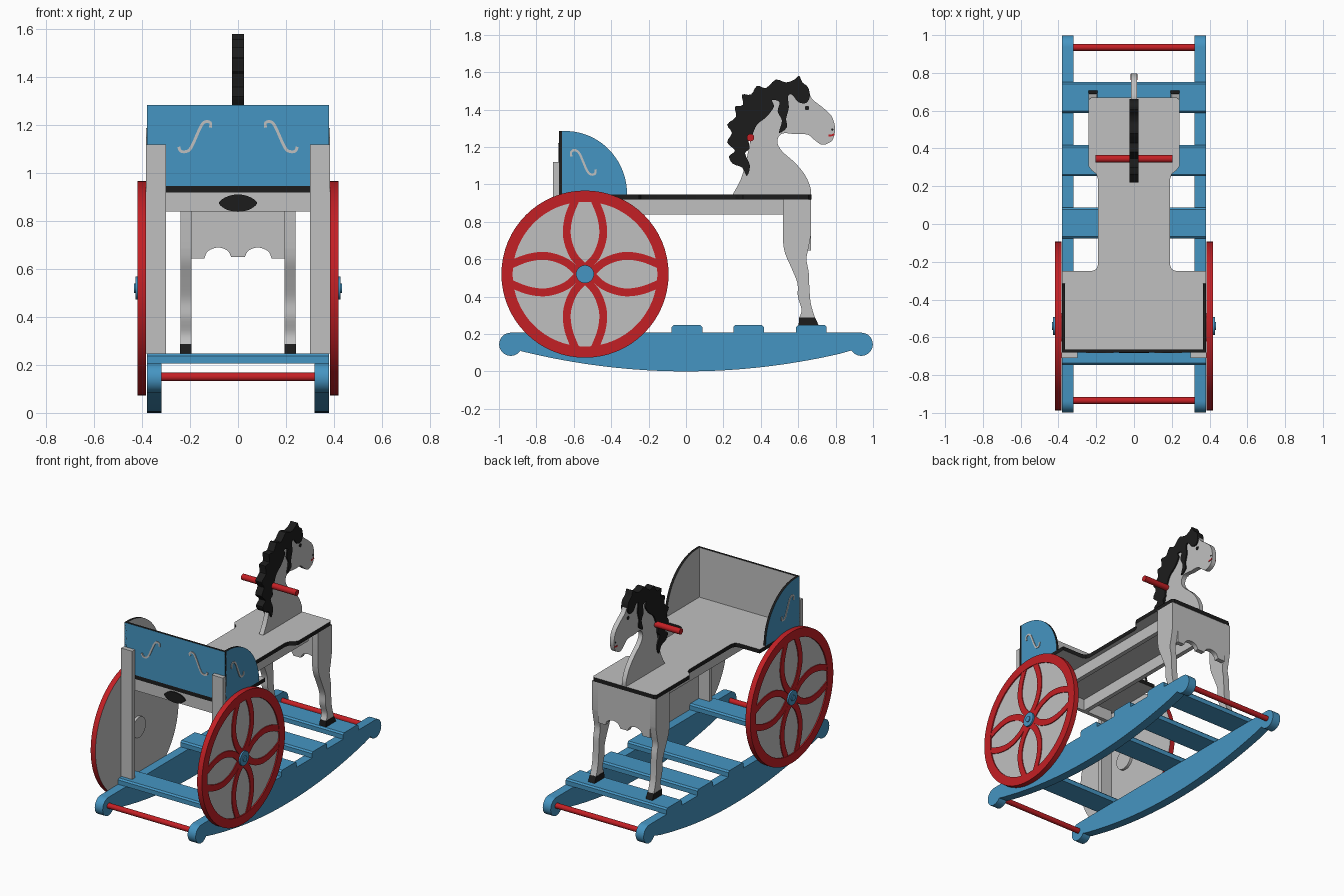
import bpy, bmesh
from math import sin, cos, pi, radians
from mathutils import Vector

if "Cube" in bpy.data.objects:
    bpy.data.objects.remove(bpy.data.objects["Cube"])


def material(name, rgb):
    m = bpy.data.materials.new(name)
    m.use_nodes = True
    m.diffuse_color = (*rgb, 1)
    m.node_tree.nodes["Principled BSDF"].inputs["Base Color"].default_value = (*rgb, 1)
    return m


BLUE = material("sky blue paint", (.06, .30, .54))
GREY = material("pale grey paint", (.53, .53, .53))
RED = material("red paint", (.55, .014, .018))
BLACK = material("black paint", (.012, .012, .012))
parts = []


def solid(name, pts, faces, axis, lo, hi, mats, s=1):
    """Extrude flat faces along an axis; mats = low cap, high cap, sides; s=-1 mirrors."""
    place = {"x": lambda a, b: (lo * s, a, b),
             "y": lambda a, b: (a, lo * s, b),
             "z": lambda a, b: (a, b, lo * s)}[axis]
    k = "xyz".index(axis)
    bm = bmesh.new()
    vs = [bm.verts.new(place(*p)) for p in pts]
    base = [bm.faces.new([vs[i] for i in f]) for f in faces]
    ext = bmesh.ops.extrude_face_region(bm, geom=base, use_keep_orig=True)
    move = Vector((0, 0, 0))
    move[k] = (hi - lo) * s
    bmesh.ops.translate(bm, vec=move,
                        verts=[g for g in ext["geom"] if isinstance(g, bmesh.types.BMVert)])
    bmesh.ops.recalc_face_normals(bm, faces=bm.faces)
    bm.normal_update()
    for f in bm.faces:
        n = f.normal[k] * s
        f.material_index = 0 if n < -.5 else 1 if n > .5 else 2
    me = bpy.data.meshes.new(name)
    bm.to_mesh(me)
    bm.free()
    for m in mats:
        me.materials.append(m)
    ob = bpy.data.objects.new(name, me)
    bpy.context.collection.objects.link(ob)
    parts.append(ob)
    return ob


def prism(name, pts, axis, lo, hi, mats, s=1):
    mats = mats if isinstance(mats, tuple) else (mats,) * 3
    return solid(name, pts, [range(len(pts))], axis, lo, hi, mats, s)


def rect(a0, a1, b0, b1, c=0):
    """Rectangle with upper corners chamfered by c."""
    if not c:
        return [(a0, b0), (a1, b0), (a1, b1), (a0, b1)]
    return [(a0, b0), (a1, b0), (a1, b1 - c), (a1 - c, b1), (a0 + c, b1), (a0, b1 - c)]


def arc(a, b, r, start=0, end=360, n=32, closed=False):
    count = n if closed else n + 1
    angles = [radians(start + (end - start) * i / n) for i in range(count)]
    return [(a + r * cos(t), b + r * sin(t)) for t in angles]


def circle(a, b, r, n=32):
    return arc(a, b, r, n=n, closed=True)


def smooth(pts, n=4, closed=False):
    """Smooth curve passing through all points."""
    p = [Vector(q) for q in pts]
    c = len(p)
    at = (lambda i: p[i % c]) if closed else (lambda i: p[max(0, min(c - 1, i))])
    out = []
    for i in range(c if closed else c - 1):
        a, b, d, e = at(i - 1), at(i), at(i + 1), at(i + 2)
        for j in range(n):
            t = j / n
            out.append(tuple(b + (d - a) * t / 2 + (2 * a - 5 * b + 4 * d - e) * t * t / 2
                             + (3 * b - a - 3 * d + e) * t ** 3 / 2))
    return out if closed else out + [tuple(p[-1])]


def ribbon(name, path, w, axis, lo, hi, mat, s=1, closed=False):
    """Flat band of half width w that follows a path."""
    p = [Vector(q) for q in path]
    c = len(p)
    pts = []
    for i in range(c):
        before = p[i - 1] if i or closed else p[0]
        after = p[(i + 1) % c] if i < c - 1 or closed else p[-1]
        d = (after - before).normalized()
        side = Vector((-d.y, d.x)) * w
        pts += [p[i] + side, p[i] - side]
    m = 2 * c
    faces = [(2 * i, 2 * i + 1, (2 * i + 3) % m, (2 * i + 2) % m)
             for i in range(c if closed else c - 1)]
    return solid(name, pts, faces, axis, lo, hi, (mat,) * 3, s)


# Rocker base: curved runners, slats and end rods
bottom = [(y, .107 * (y / .877) ** 2) for y in [.877 * i / 16 for i in range(-16, 16)]]
runner = (bottom + arc(.937, .145, .062, -148, 90, 18)
          + arc(-.937, .145, .062, 90, 327, 18))
for s, side in ((1, "left"), (-1, "right")):
    prism(side + "_runner", runner, "x", .32, .38, BLUE, s)
for i, y in enumerate((-.665, .005, .335, .67)):
    prism(f"slat_{i}", rect(y - .082, y + .082, .207, .247, .01), "x", -.38, .38, BLUE)
for y, end in ((-.935, "rear"), (.935, "nose")):
    prism(end + "_rod", circle(y, .15, .018, 16), "x", -.33, .33, RED)

# Seat board with a waist and a black edge
half = ([(.38, -.68), (.38, -.25), (.225, -.25), (.2, -.24), (.19, -.215), (.19, .235),
         (.2, .265), (.225, .285), (.24, .305), (.24, .655), (.225, .67)])
outline = half + [(-x, y) for x, y in reversed(half)]
prism("seat_board", outline, "z", .92, .947, (GREY, GREY, BLACK))
prism("rear_apron", rect(-.36, .36, .84, .92), "y", -.675, -.65, GREY)
lens = [(.08 * cos(t), .875 + .036 * sin(t) * abs(sin(t)) ** .4)
        for t in [2 * pi * i / 32 for i in range(32)]]
prism("rear_oval", lens, "y", -.683, -.675, BLACK)

# Chair back, rounded sides, posts and scrolls
prism("chair_back", rect(-.38, .38, .947, 1.285), "y", -.68, -.664, (BLUE, GREY, BLACK))
quarter = [(-.68, .947)] + arc(-.645, .947, .33, 0, 90, 20) + [(-.68, 1.277)]
quarter = [(y, .947 + (z - .947) * 1.024) for y, z in quarter]
back_scroll = smooth([(.247, 1.11), (.24, 1.093), (.218, 1.09), (.195, 1.108), (.155, 1.195),
                      (.135, 1.215), (.115, 1.21), (.115, 1.19)])
side_scroll = smooth([(-.612, 1.148), (-.615, 1.17), (-.598, 1.183), (-.57, 1.165),
                      (-.53, 1.075), (-.508, 1.053), (-.487, 1.057), (-.483, 1.08)])
for s, side in ((1, "left"), (-1, "right")):
    prism(side + "_chair_side", quarter, "x", .364, .38, (GREY, BLUE, BLACK), s)
    prism(side + "_post", rect(.3 * s, .383 * s, .247, 1.12), "y", -.71, -.68, GREY)
    ribbon(side + "_back_scroll", [(x * s, z) for x, z in back_scroll], .006,
           "y", -.684, -.679, GREY)
    ribbon(side + "_side_scroll", side_scroll, .006, "x", .379, .384, GREY, s)
    prism(side + "_rail", rect(-.65, .53, .84, .92), "x", .13, .16, GREY, s)

# Wheels with red rims, petal spokes and hubs
WY, WZ = -.54, .52
petal = smooth([(.03, .0), (.1, .062), (.2, .096), (.3, .088), (.4, .05)], 6)
for s, side in ((1, "left"), (-1, "right")):
    prism(side + "_wheel", circle(WY, WZ, .447, 64), "x", .383, .411, (GREY, GREY, RED), s)
    ribbon(side + "_wheel_rim", circle(WY, WZ, .417, 64), .03, "x", .41, .419, RED, s, True)
    for q in range(4):
        c, d = round(cos(q * pi / 2)), round(sin(q * pi / 2))
        for flip in (1, -1):
            path = [(WY + r * c - o * flip * d, WZ + r * d + o * flip * c) for r, o in petal]
            ribbon(f"{side}_petal_{q}_{flip}", path, .021, "x", .41, .417, RED, s)
    prism(side + "_hub", circle(WY, WZ, .048), "x", .411, .428, BLUE, s)
    prism(side + "_hub_cap", circle(WY, WZ, .02, 16), "x", .427, .434, BLUE, s)
    prism(side + "_inner_hub", circle(WY, WZ, .07), "x", .365, .384, GREY, s)

# Front legs with hooves, and the scalloped panel between them
shin = smooth([(.668, .73), (.655, .66), (.644, .6), (.656, .53), (.66, .44), (.668, .36),
               (.69, .285)])
calf = smooth([(.605, .285), (.618, .33), (.598, .4), (.596, .47), (.565, .55), (.53, .63),
               (.519, .69)])
leg = [(.519, .92), (.668, .92)] + shin + calf
hoof = [(.602, .247), (.708, .247), (.7, .268), (.69, .287), (.605, .287)]
for s, side in ((1, "left"), (-1, "right")):
    prism(side + "_leg", leg, "x", .195, .24, GREY, s)
    prism(side + "_hoof", hoof, "x", .193, .242, BLACK, s)
scallop = [(.195, .92), (.195, .645), (.14, .645)] + smooth(
    [(.138, .65), (.125, .675), (.085, .69), (.045, .678), (.028, .65)]) + [(.015, .65)]
prism("scalloped_panel", scallop + [(-x, z) for x, z in reversed(scallop)],
      "y", .635, .667, GREY)

# Horse neck and head
head = [(.25, .947)] + smooth(
    [(.25, .947), (.294, 1.03), (.325, 1.14), (.36, 1.3), (.42, 1.44), (.5, 1.52), (.6, 1.54),
     (.645, 1.515), (.674, 1.457), (.727, 1.414), (.778, 1.365), (.797, 1.3), (.787, 1.245),
     (.765, 1.222), (.727, 1.212), (.69, 1.235), (.65, 1.266), (.585, 1.268), (.515, 1.272),
     (.488, 1.23), (.513, 1.178), (.583, 1.115), (.636, 1.05), (.665, .985), (.668, .947)])[1:]
prism("neck_and_head", head, "x", -.016, .016, GREY)

# Mane: one wavy slab with a forelock and a cheek lock
mane = [(.605, 1.58), (.622, 1.545), (.652, 1.52), (.662, 1.47), (.642, 1.435), (.6, 1.44),
        (.567, 1.48), (.545, 1.47), (.55, 1.41), (.535, 1.35), (.54, 1.305), (.497, 1.275),
        (.513, 1.34), (.49, 1.39), (.5, 1.44), (.46, 1.45), (.47, 1.415), (.43, 1.36),
        (.38, 1.32), (.355, 1.265), (.335, 1.23), (.34, 1.19), (.316, 1.165), (.342, 1.1),
        (.325, 1.045), (.3, 1.09), (.25, 1.11), (.23, 1.15), (.262, 1.18), (.22, 1.225),
        (.246, 1.275), (.22, 1.32), (.267, 1.36), (.262, 1.415), (.305, 1.425), (.3, 1.48),
        (.348, 1.48), (.38, 1.527), (.428, 1.515), (.48, 1.56), (.535, 1.545), (.58, 1.56)]
prism("mane", smooth(mane, 3, True), "x", -.025, .025, BLACK)

# Eyes, nostrils, mouth and handle
for s, side in ((1, "left"), (-1, "right")):
    prism(side + "_eye", circle(.647, 1.408, .012, 16), "x", .015, .019, BLACK, s)
    prism(side + "_nostril", circle(.782, 1.292, .006, 12), "x", .015, .018, BLACK, s)
    ribbon(side + "_mouth", smooth([(.762, 1.262), (.778, 1.262), (.793, 1.268)]), .005,
           "x", .015, .018, RED, s)
prism("handle", circle(.345, 1.25, .02, 24), "x", -.205, .205, RED)

# Soft shading on curved edges only
bpy.ops.object.select_all(action="DESELECT")
for ob in parts:
    ob.select_set(True)
bpy.context.view_layer.objects.active = parts[0]
bpy.ops.object.shade_smooth_by_angle(angle=radians(30))
